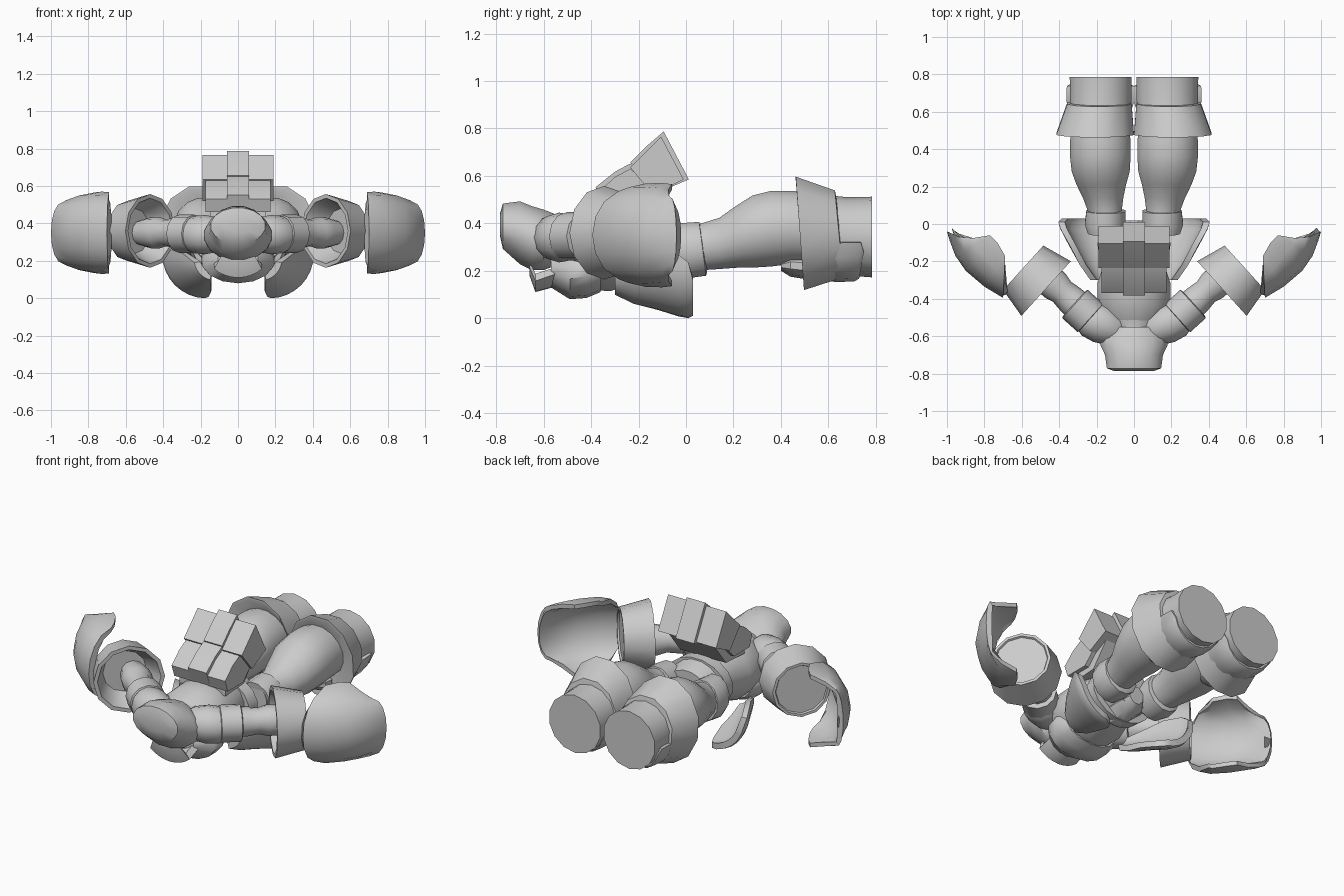
import bpy, bmesh
from math import sin, cos, pi, radians
from mathutils import Vector


def skin(name, rings, side=1, angle=38):
    """Join equal-length closed rings into a capped solid, optionally mirrored in x."""
    bm = bmesh.new()
    vs = [[bm.verts.new((p[0] * side, p[1], p[2])) for p in r] for r in rings]
    n = len(vs[0])
    for a, b in zip(vs, vs[1:]):
        for i in range(n):
            j = (i + 1) % n
            bm.faces.new((a[i], a[j], b[j], b[i]))
    bm.faces.new(vs[0])
    bm.faces.new(vs[-1])
    bmesh.ops.recalc_face_normals(bm, faces=bm.faces)
    me = bpy.data.meshes.new(name)
    bm.to_mesh(me)
    bm.free()
    me.shade_smooth()
    me.set_sharp_from_angle(angle=radians(angle))
    ob = bpy.data.objects.new(name, me)
    bpy.context.collection.objects.link(ob)
    return ob


def ring_y(y, cx, rx, z0, z1, n=12, skew=0):
    """Ellipse facing y, spanning z0..z1; skew leans it in y."""
    cz, rz = (z0 + z1) / 2, (z1 - z0) / 2
    return [(cx + rx * cos(t), y + skew * sin(t), cz + rz * sin(t))
            for t in [2 * pi * (i + .5) / n for i in range(n)]]


def tube_y(name, stations, side=1, n=12, skew=0):
    return skin(name, [ring_y(*s, n=n, skew=skew) for s in stations], side)


def wrap_plate(name, stations, thick, side=1, skew=0):
    """Curved plate around a y axis; stations are (y, cx, cz, r, start, end angle)."""
    rings = []
    for y, cx, cz, r, a0, a1 in stations:
        angs = [radians(a0 + (a1 - a0) * i / 8) for i in range(9)]
        rings.append([(cx + q * cos(t), y + skew * sin(t), cz + q * sin(t))
                      for q, ts in ((r, angs), (r - thick, angs[::-1])) for t in ts])
    return skin(name, rings, side)


def arm_tube(name, origin, axis, stations, side, n=12):
    """Round tube along a horizontal axis; stations are (distance, radius)."""
    o, d = Vector(origin), Vector(axis).normalized()
    u, w = Vector((d.y, -d.x, 0)), Vector((0, 0, 1))
    return skin(name, [[o + d * s + u * (r * cos(2 * pi * i / n)) + w * (r * sin(2 * pi * i / n))
                        for i in range(n)] for s, r in stations], side, 50)


def block(name, profile, x0, x1):
    """Side profile (y, z) extruded from x0 to x1."""
    return skin(name, [[(x, y, z) for y, z in profile] for x in (x0, x1)])


# Head with helmet, and the curved throat guard below it
tube_y("helmet", [(-.785, 0, .11, .35, .44), (-.772, 0, .148, .29, .485), (-.70, 0, .158, .225, .495),
                  (-.65, 0, .182, .20, .475), (-.60, 0, .182, .20, .46), (-.55, 0, .12, .22, .44)], n=16)
wrap_plate("throat_guard", [(-.66, 0, .33, .15, -130, -50), (-.635, 0, .31, .20, -130, -50),
                            (-.56, 0, .31, .18, -135, -45), (-.52, 0, .31, .15, -140, -40)], .04)

# Torso, collar, chest plate and belt
tube_y("collar", [(-.57, 0, .10, .22, .42), (-.53, 0, .13, .2, .42), (-.47, 0, .17, .18, .43),
                  (-.38, 0, .185, .16, .46)], n=16)
tube_y("torso", [(-.52, 0, .15, .16, .42), (-.44, 0, .20, .12, .46), (-.32, 0, .20, .11, .47),
                 (-.20, 0, .16, .15, .45), (-.10, 0, .16, .17, .43), (-.01, 0, .13, .19, .40)], n=16)
tube_y("chest_plate", [(-.57, 0, .11, .13, .28), (-.49, 0, .19, .08, .30), (-.42, 0, .2, .085, .32),
                       (-.36, 0, .17, .11, .30)], n=14)
tube_y("belt", [(-.17, 0, .19, .14, .44), (-.10, 0, .20, .14, .44)], n=16)
tube_y("groin_guard", [(-.16, 0, .10, .13, .3), (-.04, 0, .09, .15, .3), (.02, 0, .05, .19, .3)], n=8)

# Backpack: two rows of three blocks, the middle column raised, sides tapering to the head
for x0, x1, g in ((-.19, -.06, 0), (-.06, .06, .022), (.06, .19, 0)):
    a0, a1 = max(x0, -.175), min(x1, .175)
    block("pack_shoulder_block", [(-.37 - g / 2, .53 + g), (-.30, .595 + g), (-.235, .63 + g), (-.13, .53),
                                  (-.20, .46), (-.345, .46)], a0, a1)
    block("pack_hip_block", [(-.235, .635 + g), (-.17, .70 + g), (-.105 + g / 2, .765 + g),
                             (-.01 + g, .585), (-.14, .52)], x0, x1)
block("pack_core", [(-.33, .53), (-.13, .70), (-.04, .58), (-.16, .43), (-.33, .42)], -.15, .15)

AXIS = (.74, .67, 0)
for s in (1, -1):
    tag = "right_" if s == 1 else "left_"
    # Arm: shoulder, band, forearm, hollow gauntlet cuff
    arm_tube(tag + "shoulder", (.12, -.56, .34), (.9, .42, 0),
             [(-.06, .06), (-.02, .09), (.06, .105), (.13, .10), (.18, .07)], s)
    arm_tube(tag + "arm", (.20, -.53, .35), AXIS,
             [(0, .08), (.1, .085), (.19, .08), (.25, .072), (.30, .085), (.36, .083), (.46, .06)], s)
    arm_tube(tag + "arm_band", (.23, -.505, .345), AXIS, [(0, .09), (.005, .102), (.115, .102), (.12, .09)], s)
    arm_tube(tag + "gauntlet_cuff", (.47, -.345, .36), AXIS,
             [(.11, .12), (.0, .175), (0, .197), (.165, .16), (.165, .145), (.155, .14)], s)

    # Detached curved shield beyond the hand
    rows = [((.69, -.20), (.70, -.395), .20), ((.69, -.17), (.80, -.335), .218),
            ((.73, -.10), (.90, -.25), .22), ((.77, -.06), (.955, -.17), .215),
            ((.86, -.075), (.985, -.09), .19), ((.93, -.07), (1.0, -.04), .165)]
    rings = []
    for (tx, ty), (mx, my), h in rows:
        def arc(dx, dy, dh):
            return [(tx + (mx - dx - tx) * c, ty + (my + dy - ty) * c, .35 + (h - dh) * sin(t))
                    for t, c in [(t, max(0, cos(t)) ** .85) for t in
                                 [radians(-90 + 22.5 * i) for i in range(9)]]]
        rings.append(arc(0, 0, 0) + arc(.025, .02, .025)[::-1])
    skin(tag + "shield_shell", rings, s)

    # Leg: hip band, thigh, flared cuff, boot
    tube_y(tag + "hip_band", [(-.05, .15, .10, .17, .40), (.0, .155, .112, .165, .405),
                              (.07, .15, .108, .175, .41), (.075, .15, .09, .19, .39)], s, skew=-.015)
    tube_y(tag + "thigh", [(-.06, .14, .09, .20, .39), (.06, .155, .09, .20, .40), (.14, .165, .11, .205, .425),
                           (.21, .175, .135, .21, .475), (.28, .178, .158, .21, .52), (.36, .18, .165, .215, .54),
                           (.44, .18, .165, .225, .54), (.55, .18, .155, .23, .53)], s, 16)
    tube_y(tag + "boot_cuff", [(.50, .18, .165, .22, .545), (.48, .205, .208, .13, .59), (.48, .208, .215, .11, .605),
                               (.645, .185, .178, .165, .545), (.65, .182, .15, .19, .52)], s, 12, skew=-.018)
    tube_y(tag + "boot", [(.58, .18, .168, .19, .52), (.68, .178, .168, .18, .51), (.785, .178, .17, .172, .512)], s, 14)
    tube_y(tag + "knee_pad", [(.40, .18, .05, .2, .24), (.44, .18, .09, .175, .27), (.50, .18, .09, .165, .27)], s, 10)

    # Curved plate wrapped around the lower ankle
    wrap_plate(tag + "ankle_plate", [(.60, .18, .335, .17, -160, -20), (.66, .18, .335, .183, -175, -5),
                                     (.74, .18, .335, .18, -175, -5), (.76, .18, .335, .168, -160, -20)],
               .02, s, .03)

    # Flared thigh guard wrapped around the lower outside of the hip
    wrap_plate(tag + "thigh_guard", [(-.30, .12, .21, .115, -75, -10), (-.22, .13, .22, .16, -85, 5),
                                     (-.12, .15, .23, .195, -92, 12), (-.03, .165, .235, .228, -92, 8),
                                     (.01, .17, .235, .235, -88, 0), (.03, .17, .235, .23, -78, -20)], .035, s)
